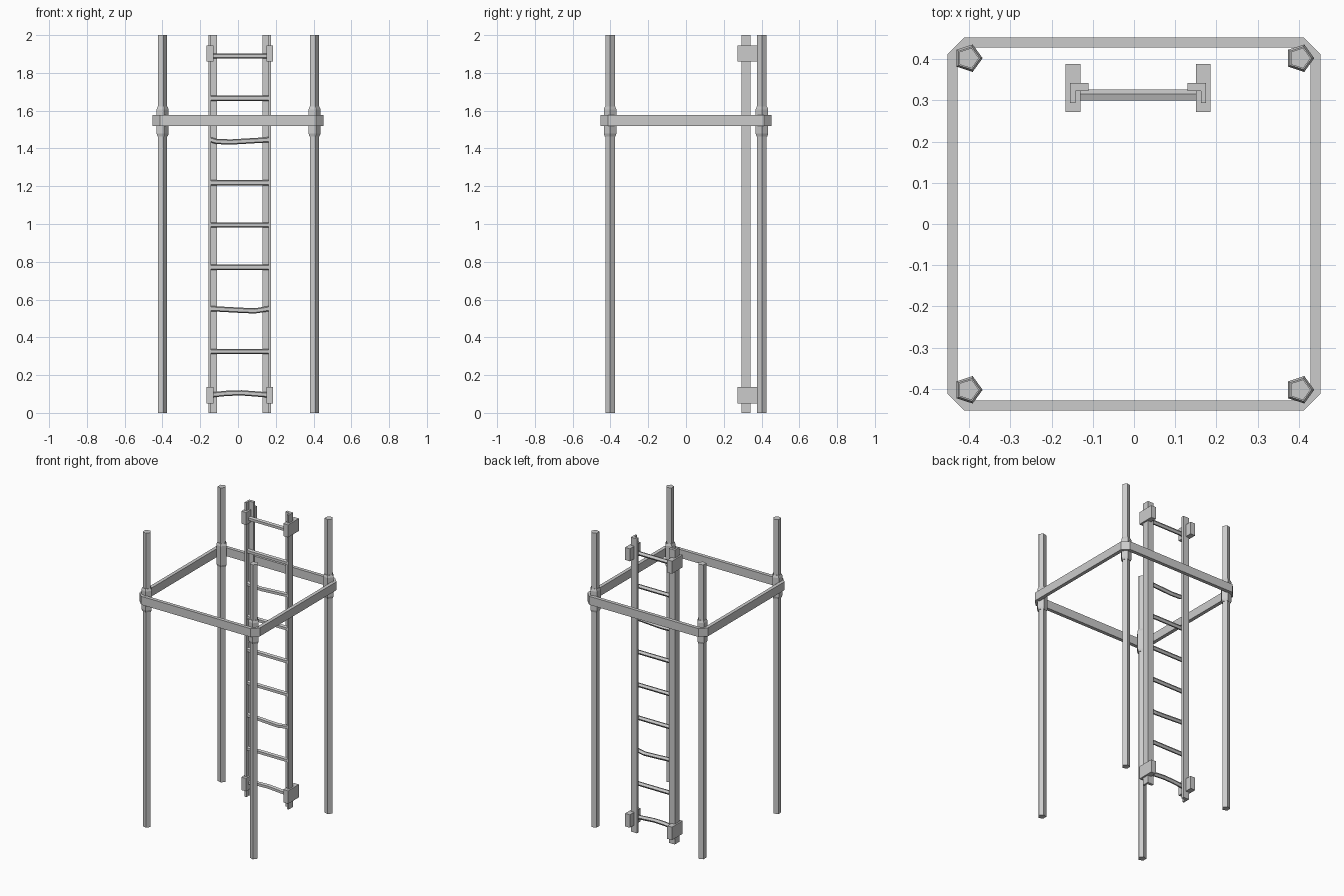
import bpy
from math import cos, sin, pi
from mathutils import Vector

if "Cube" in bpy.data.objects:
    bpy.data.objects.remove(bpy.data.objects["Cube"])


def make(name, verts, faces):
    me = bpy.data.meshes.new(name)
    me.from_pydata([tuple(v) for v in verts], [], faces)
    me.update()
    ob = bpy.data.objects.new(name, me)
    bpy.context.collection.objects.link(ob)
    return ob


def loft(name, loops):
    """Skin a stack of equal-length loops and cap both ends."""
    n = len(loops[0])
    verts = [v for lp in loops for v in lp]
    faces = [(k * n + i, k * n + (i + 1) % n, (k + 1) * n + (i + 1) % n, (k + 1) * n + i)
             for k in range(len(loops) - 1) for i in range(n)]
    faces.append(tuple(reversed(range(n))))
    faces.append(tuple(range((len(loops) - 1) * n, len(loops) * n)))
    return make(name, verts, faces)


def pentagon(r):
    return [(r * cos(2 * pi * i / 5), r * sin(2 * pi * i / 5)) for i in range(5)]


def pole(name, cx, cy, stations):
    return loft(name, [[(cx + x, cy + y, z) for x, y in pentagon(r)] for z, r in stations])


def box(name, x0, x1, y0, y1, z0, z1):
    return loft(name, [[(x0, y0, z), (x1, y0, z), (x1, y1, z), (x0, y1, z)] for z in (z0, z1)])


# Corner poles with tapered collars
for sx, nx in ((-1, "left"), (1, "right")):
    for sy, ny in ((-1, "front"), (1, "back")):
        cx, cy = sx * 0.402, sy * 0.402
        pole(f"{ny}_{nx}_pole", cx, cy, [(0, 0.0262), (2, 0.0262)])
        pole(f"{ny}_{nx}_collar", cx, cy,
             [(1.463, 0.029), (1.478, 0.035), (1.607, 0.035), (1.622, 0.029)])


# Square hoop with clipped corners
def clipped(h, c, z):
    q = h - c
    return [(h, -q, z), (h, q, z), (q, h, z), (-q, h, z),
            (-h, q, z), (-h, -q, z), (-q, -h, z), (q, -h, z)]


zb, zt = 1.52, 1.577
rings = [clipped(0.452, 0.04, zb), clipped(0.452, 0.04, zt),
         clipped(0.428, 0.026, zt), clipped(0.428, 0.026, zb)]
make("hoop", [v for r in rings for v in r],
     [(k * 8 + i, k * 8 + (i + 1) % 8, (k + 1) % 4 * 8 + (i + 1) % 8, (k + 1) % 4 * 8 + i)
      for k in range(4) for i in range(8)])

# Ladder rails (angle section) and wall brackets, mirrored about the ladder centre
LX = 0.01
section = [(0.165, 0.342), (0.12, 0.342), (0.12, 0.323), (0.152, 0.323), (0.152, 0.293), (0.165, 0.293)]
for s, n in ((-1, "left"), (1, "right")):
    prof = [(LX + s * x, y) for x, y in section]
    if s < 0:
        prof.reverse()
    loft(f"ladder_{n}_rail", [[(x, y, z) for x, y in prof] for z in (0, 2)])
    xa, xb = sorted((LX + s * 0.14, LX + s * 0.176))
    for z0, z1, lv in ((0.05, 0.138, "lower"), (1.86, 1.945, "upper")):
        box(f"{lv}_{n}_bracket", xa, xb, 0.272, 0.388, z0, z1)

# Rungs, three of them bent: index -> (kink x, end z offset, kink z offset)
bends = {0: (-0.01, -0.006, 0.005), 2: (0.06, 0.004, -0.008), 6: (-0.07, 0.004, -0.008)}
for i in range(9):
    z = 0.101 + i * 0.2235
    kx, ez, kz = bends.get(i, (LX, 0, 0))
    path = [(LX - 0.154, ez), (kx - 0.045, kz * 0.6), (kx + 0.03, kz), (LX + 0.154, ez)]
    if i not in bends:
        path = [path[0], path[-1]]
    loft(f"rung_{i + 1}", [[(x, 0.311 + a, z + dz + b) for a, b in pentagon(0.0147)]
                           for x, dz in path])
